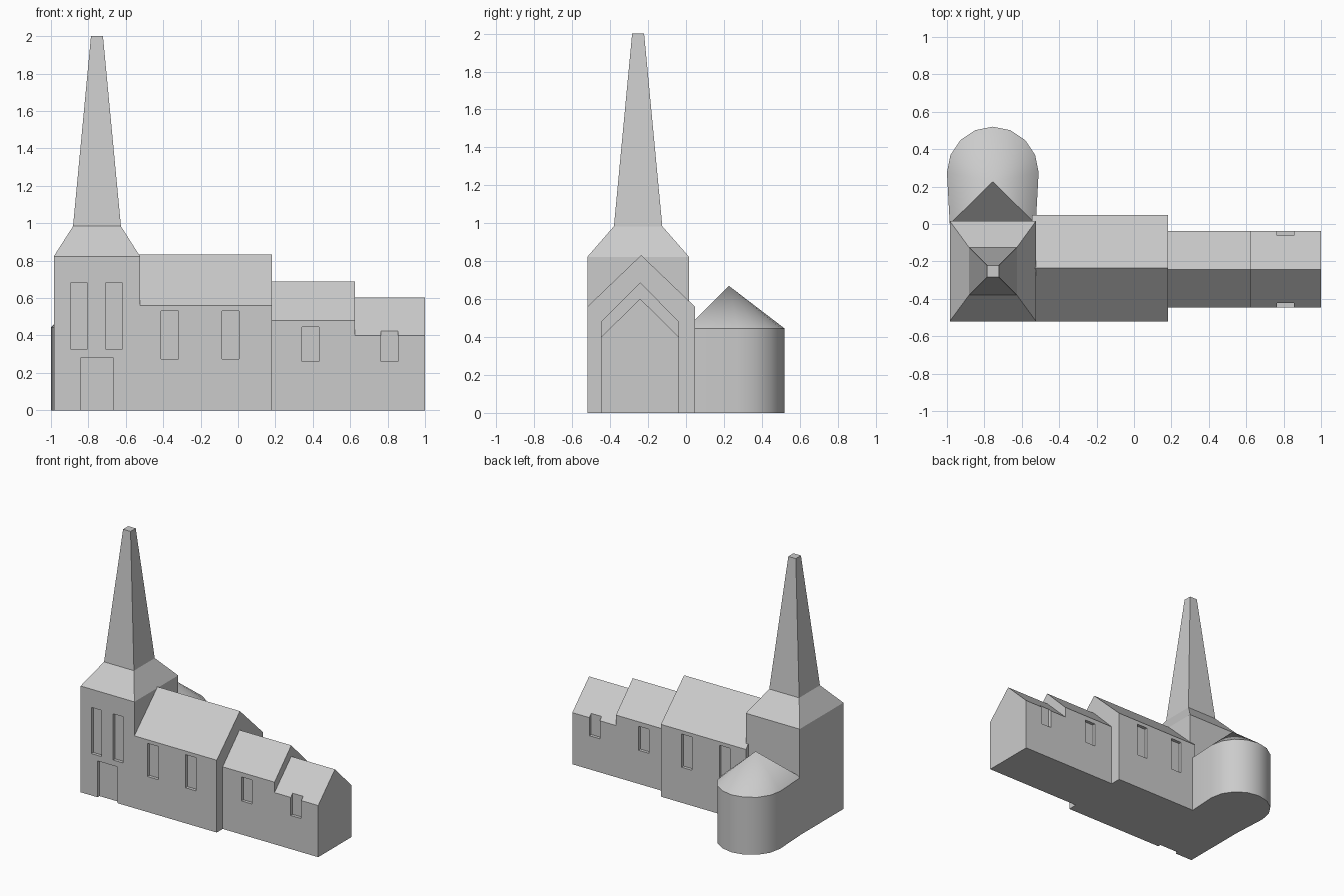
import bpy, bmesh, math

if "Cube" in bpy.data.objects:
    bpy.data.objects.remove(bpy.data.objects["Cube"])

stone = bpy.data.materials.new("light_grey")
stone.diffuse_color = (0.6, 0.6, 0.6, 1)
stone.use_nodes = True
stone.node_tree.nodes["Principled BSDF"].inputs["Base Color"].default_value = stone.diffuse_color


def make(name, build):
    """Create an object from a bmesh filled in by build(bm)."""
    bm = bmesh.new()
    build(bm)
    bmesh.ops.recalc_face_normals(bm, faces=bm.faces)
    me = bpy.data.meshes.new(name)
    bm.to_mesh(me)
    bm.free()
    me.materials.append(stone)
    ob = bpy.data.objects.new(name, me)
    bpy.context.collection.objects.link(ob)
    return ob


def loft(bm, rings):
    """Join rings of points with quads and cap both ends."""
    loops = [[bm.verts.new(p) for p in r] for r in rings]
    n = len(loops[0])
    for a, b in zip(loops, loops[1:]):
        for i in range(n):
            j = (i + 1) % n
            bm.faces.new((a[i], a[j], b[j], b[i]))
    bm.faces.new(loops[0])
    bm.faces.new(loops[-1])


def rect(x0, x1, y0, y1, z):
    return [(x0, y0, z), (x1, y0, z), (x1, y1, z), (x0, y1, z)]


def gabled(name, x0, x1, y0, y1, eave, ridge):
    prof = [(y0, 0), (y1, 0), (y1, eave), ((y0 + y1) / 2, ridge), (y0, eave)]
    return make(name, lambda bm: loft(
        bm, [[(x, y, z) for y, z in prof] for x in (x0, x1)]))


def recess(ob, x0, x1, z0, z1, wall, side, depth=0.024):
    """Cut a shallow opening into the wall at y = wall (side -1 front, 1 back)."""
    ya, yb = sorted((wall - side * depth, wall + side * 0.05))
    cutter = make("opening_cutter", lambda bm: loft(
        bm, [rect(x0, x1, ya, yb, z0), rect(x0, x1, ya, yb, z1)]))
    cutter.hide_render = True
    mod = ob.modifiers.new("opening", 'BOOLEAN')
    mod.operation = 'DIFFERENCE'
    mod.solver = 'EXACT'
    mod.object = cutter
    bpy.context.view_layer.objects.active = ob
    bpy.ops.object.modifier_apply(modifier=mod.name)
    bpy.data.objects.remove(cutter)


# Tower with sloped skirt and truncated spire
tower = make("tower", lambda bm: loft(bm, [
    rect(-0.985, -0.524, -0.52, 0.016, 0),
    rect(-0.985, -0.524, -0.52, 0.016, 0.823),
    rect(-0.882, -0.626, -0.38, -0.125, 0.984),
    rect(-0.786, -0.722, -0.284, -0.221, 2.0)]))
for x0, x1 in ((-0.893, -0.807), (-0.706, -0.62)):
    recess(tower, x0, x1, 0.324, 0.682, -0.52, -1)
recess(tower, -0.84, -0.668, -0.1, 0.281, -0.52, -1)   # door

# Three gabled halls stepping down, with windows on both long walls
halls = [
    ("nave", -0.545, 0.182, -0.52, 0.047, 0.56, 0.832,
     [(-0.412, -0.318), (-0.086, 0.005)], 0.275, 0.532),
    ("chancel", 0.182, 0.626, -0.447, -0.037, 0.481, 0.688,
     [(0.342, 0.433)], 0.26, 0.446),
    ("end_hall", 0.626, 1.0, -0.447, -0.037, 0.40, 0.602,
     [(0.765, 0.855)], 0.26, 0.426),
]
for name, x0, x1, y0, y1, eave, ridge, windows, z0, z1 in halls:
    hall = gabled(name, x0, x1, y0, y1, eave, ridge)
    for wx0, wx1 in windows:
        recess(hall, wx0, wx1, z0, z1, y0, -1)
        recess(hall, wx0, wx1, z0, z1, y1, 1)


# Round-ended annex with a pointed roof
def annex(bm):
    cx, cy, r = -0.755, 0.275, 0.245
    pts = [(cx + 0.23, 0.0)]
    pts += [(cx + r * math.cos(math.pi * i / 8), cy + r * math.sin(math.pi * i / 8))
            for i in range(9)]
    pts += [(cx - 0.23, 0.0)]
    low = [bm.verts.new((x, y, 0)) for x, y in pts]
    top = [bm.verts.new((x, y, 0.445)) for x, y in pts]
    apex = bm.verts.new((cx, 0.226, 0.67))
    bm.faces.new(low)
    for i in range(len(pts)):
        j = (i + 1) % len(pts)
        bm.faces.new((low[i], low[j], top[j], top[i]))
        bm.faces.new((top[i], top[j], apex))


ob = make("round_annex", annex)
bpy.ops.object.select_all(action='DESELECT')
ob.select_set(True)
bpy.context.view_layer.objects.active = ob
bpy.ops.object.shade_smooth_by_angle(angle=math.radians(30))
